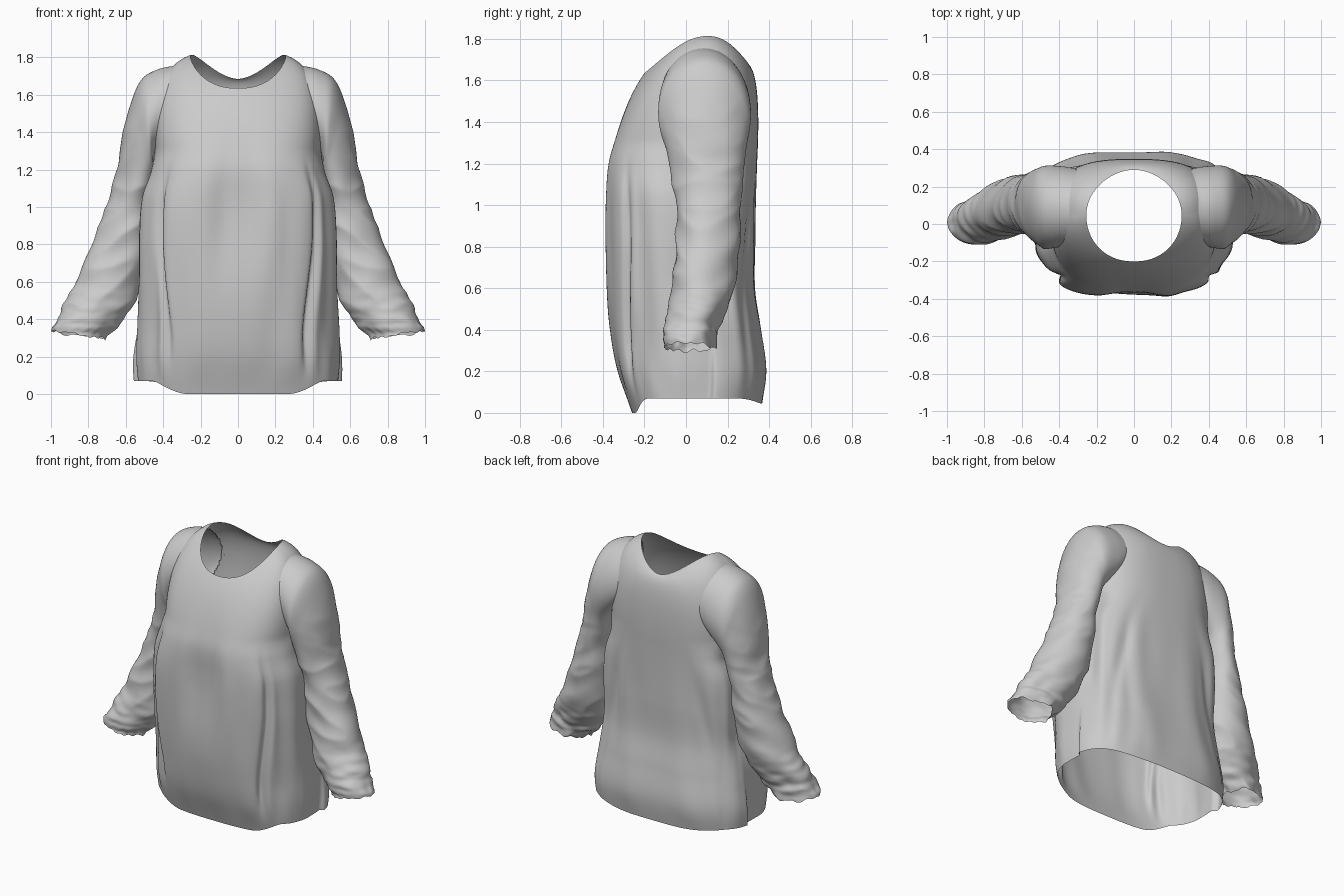
import bpy, bmesh, math
from mathutils import Vector, noise
from mathutils.bvhtree import BVHTree

if "Cube" in bpy.data.objects:
    bpy.data.objects.remove(bpy.data.objects["Cube"])


def curve(table, t):
    """Smooth (Catmull-Rom style) lookup in rows of (key, values...)."""
    n = len(table)
    t = min(max(t, table[0][0]), table[-1][0])
    i = max(k for k in range(n - 1) if table[k][0] <= t)
    a, b = table[i], table[i + 1]
    p, q = table[max(i - 1, 0)], table[min(i + 2, n - 1)]
    h = b[0] - a[0]
    u = (t - a[0]) / h
    out = []
    for k in range(1, len(a)):
        m0 = (b[k] - p[k]) / (b[0] - p[0]) * h
        m1 = (q[k] - a[k]) / (q[0] - a[0]) * h
        out.append((2*u**3 - 3*u*u + 1) * a[k] + (u**3 - 2*u*u + u) * m0
                   + (3*u*u - 2*u**3) * b[k] + (u**3 - u*u) * m1)
    return out


def step(a, b, v):
    u = min(max((v - a) / (b - a), 0), 1)
    return u * u * (3 - 2 * u)


def bump(v, c, s):
    return math.exp(-((v - c) / s) ** 2)


def sgnpow(v, e):
    return math.copysign(abs(v) ** e, v)


trees = {}


def loft(name, point, rows, cols, drop=None):
    """Open tube from point(row 0..1, angle); drop() removes faces."""
    bm = bmesh.new()
    g = [[bm.verts.new(point(r / rows, 2 * math.pi * c / cols)) for c in range(cols)]
         for r in range(rows + 1)]
    for r in range(rows):
        for c in range(cols):
            d = (c + 1) % cols
            bm.faces.new((g[r][c], g[r][d], g[r + 1][d], g[r + 1][c]))
    trees[name] = BVHTree.FromBMesh(bm)
    if drop:
        bad = [f for f in bm.faces if drop(f.calc_center_median())]
        bmesh.ops.delete(bm, geom=bad, context='FACES')
    me = bpy.data.meshes.new(name)
    bm.to_mesh(me)
    bm.free()
    me.shade_smooth()
    ob = bpy.data.objects.new(name, me)
    bpy.context.collection.objects.link(ob)
    return ob


# Body: height, half width, front y, back y
BODY = [(0.00, 0.53, -0.26, 0.36), (0.20, 0.54, -0.325, 0.385), (0.40, 0.535, -0.36, 0.36),
        (0.60, 0.54, -0.38, 0.33), (0.85, 0.545, -0.392, 0.333), (1.05, 0.53, -0.392, 0.337),
        (1.20, 0.475, -0.38, 0.342), (1.32, 0.445, -0.345, 0.347), (1.46, 0.49, -0.295, 0.348)]
CHEST = 1.32


def body_ring(z, th):
    """Rounded-box section with fold grooves; th = 0 is the front centre."""
    w, yf, yb = curve(BODY, z)
    s, c = math.sin(th), math.cos(th)
    deg = abs(math.degrees(math.atan2(s, c)))
    low = 1 - step(0.9, 1.3, z)
    # back panel flares over the side slit
    w += 0.03 * step(98, 101, deg) * (1 - step(0.1, 0.45, z))
    e = 2 / 2.8
    x = w * sgnpow(s, e)
    y = 0.03 - (0.03 - yf) * c ** e if c > 0 else 0.03 + (yb - 0.03) * (-c) ** e
    # front panel folds, side dent below the arm, centre front crease, back drape
    fold = 0.035 * low * bump(deg, 47 - 10 * (1 - step(0.1, 0.9, z)), 4) * step(0.04, 0.35, z)
    fold += 0.022 * low * bump(deg, 57, 11) * step(0.04, 0.35, z)
    fold += 0.06 * bump(deg, 106, 19) * step(0.35, 0.7, z) * (1 - step(1.15, 1.3, z))
    fold += 0.03 * bump(deg, 2, 7) * bump(z, 0.95, 0.3)
    fold += 0.018 * bump(deg, 125 + 28 * z, 6) * bump(z, 0.75, 0.3)
    fold += 0.016 * noise.noise(Vector((4 * s, 4 * c, z * 1.2))) * step(0, 0.2, z) * low
    d = Vector((x, y, 0)).normalized()
    return Vector((x - d.x * fold, y - d.y * fold, z))


def body_point(r, th):
    s, c = math.sin(th), math.cos(th)
    f, b, sd = max(c, 0) ** 2, max(-c, 0) ** 2, s * s
    if r < 0.7:
        deg = abs(math.degrees(math.atan2(s, c)))
        hem = 0.07 * step(22, 56, deg) - 0.025 * step(120, 170, deg)
        return body_ring(hem + (CHEST - hem) * r / 0.7, th)
    # yoke: leaves the chest along its slope, bends over the shoulder to the neck
    u = (r - 0.7) / 0.3
    p0 = body_ring(CHEST, th)
    p2 = Vector((0.255 * sgnpow(s, 0.9 if c > 0 else 1.1), 0.045 - 0.245 * c,
                 1.635 * f + 1.805 * sd + 1.685 * b - 0.07 * c * sd))
    rise = 1.52 * f + 1.74 * sd + 1.66 * b - 0.05 * c * sd - CHEST
    p1 = p0 + (body_ring(CHEST + 0.01, th) - body_ring(CHEST - 0.01, th)) * 50 * rise
    return p0 * (1 - u) ** 2 + p1 * 2 * u * (1 - u) + p2 * u * u


# Oval armhole seen from the side
AY, AZ, RY, RZ = 0.085, 1.5, 0.21, 0.255


def armhole(p):
    return abs(p.x) > 0.2 and ((p.y - AY) / RY) ** 2 + ((p.z - AZ) / RZ) ** 2 < 0.93


loft("shirt_body", body_point, 130, 224, armhole)

# Sleeve: position, outer x z, inner x z, centre y, half depth
SLEEVE = [(0.00, 0.36, AZ + RZ, 0.43, AZ - RZ, AY, RY),
          (0.06, 0.44, 1.735, 0.44, 1.21, 0.088, 0.22),
          (0.12, 0.515, 1.685, 0.445, 1.17, 0.09, 0.222),
          (0.20, 0.575, 1.55, 0.45, 1.11, 0.095, 0.20),
          (0.32, 0.63, 1.32, 0.465, 1.00, 0.10, 0.175),
          (0.44, 0.66, 1.14, 0.475, 0.86, 0.105, 0.16),
          (0.58, 0.73, 0.93, 0.49, 0.70, 0.105, 0.155),
          (0.70, 0.81, 0.73, 0.525, 0.55, 0.085, 0.15),
          (0.86, 0.915, 0.51, 0.61, 0.41, 0.045, 0.138),
          (1.00, 0.992, 0.335, 0.71, 0.295, 0.015, 0.12)]


def sleeve_ring(r, th):
    ox, oz, ix, iz, yc, hy = curve(SLEEVE, r)
    c, s = math.cos(th), math.sin(th)
    mid = Vector(((ox + ix) / 2, yc, (oz + iz) / 2))
    return mid, mid + Vector(((ox - ix) / 2 * c, hy * s, (oz - iz) / 2 * c))


def sleeve_point(r, th):
    c, s = math.cos(th), math.sin(th)
    mid, p = sleeve_ring(r, th)
    # sew the sleeve head onto the body
    head = sleeve_ring(0, th)[1]
    hit = trees["shirt_body"].ray_cast(Vector((2, head.y, head.z)), Vector((-1, 0, 0)))[0]
    if hit:
        p += (hit - head) * (1 - step(0, 0.16, r))
    # irregular diagonal wrinkles, wide folds and a gathered cuff
    crease = 0.5 - abs(noise.noise(Vector((p.x * 3, p.y * 4, (p.z + 0.5 * p.x) * 7)))) * 2
    gather = noise.noise(Vector((p.x * 9, p.y * 9, p.z * 24)))
    d = (p - mid).normalized()
    p += d * (0.014 * crease * step(0.12, 0.4, r) + 0.014 * gather * step(0.7, 0.95, r)
              + 0.01 * noise.noise(p * 6) * step(0.1, 0.3, r))
    p.z += 0.02 * noise.noise(Vector((3 * c, 3 * s, 1))) * step(0.9, 1, r)
    return p


sleeve = loft("sleeves", sleeve_point, 130, 96)
mirror = sleeve.modifiers.new("mirror", 'MIRROR')
mirror.use_mirror_merge = False
